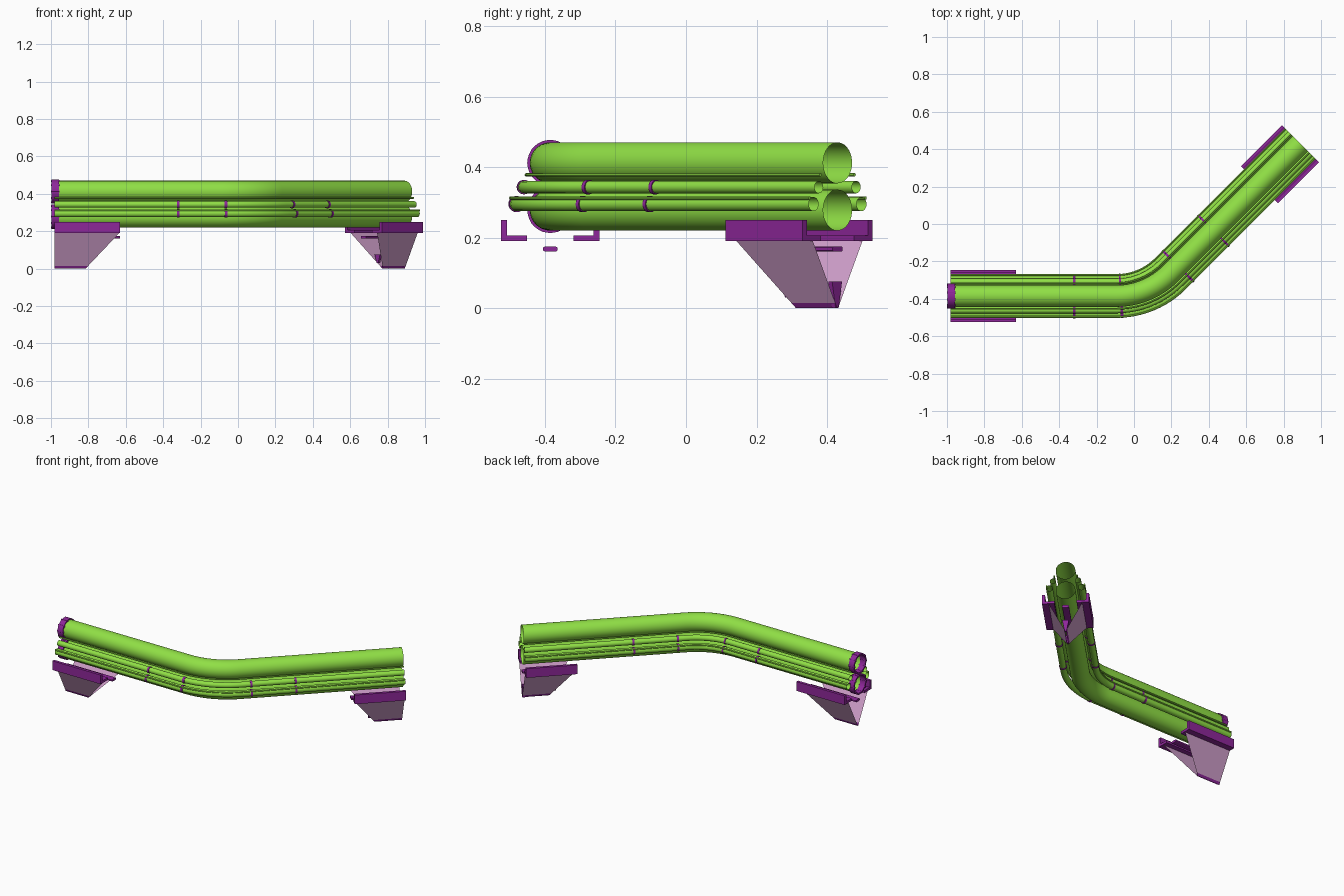
import bpy, bmesh
from math import sin, cos, pi, tan, sqrt
from mathutils import Vector

if "Cube" in bpy.data.objects:
    bpy.data.objects.remove(bpy.data.objects["Cube"])


def material(name, rgb):
    m = bpy.data.materials.new(name)
    m.diffuse_color = (*rgb, 1)
    m.use_nodes = True
    m.node_tree.nodes["Principled BSDF"].inputs["Base Color"].default_value = m.diffuse_color
    return m


GREEN = material("pipe_green", (0.28, 0.74, 0.06))
PURPLE = material("bracket_purple", (0.27, 0.02, 0.32))
PALE = material("panel_pale", (0.66, 0.36, 0.62))

# Centre line: straight, 45 degree bend, straight
X0, Y0, R = -0.98, -0.385, 0.41
CORNER = 0.075
T = R * tan(pi / 8)
L1 = CORNER - T - X0
ARC = R * pi / 4
END = Vector((0.89, 0.43, 0))
BEND_END = CORNER + T * cos(pi / 4)
TOTAL = L1 + ARC + (END.x - BEND_END) * sqrt(2)


def frame(s):
    """Position and left-hand normal at distance s along the centre line."""
    a = min(max((s - L1) / R, 0), pi / 4)
    p = Vector((X0 + L1 + R * sin(a), Y0 + R - R * cos(a), 0))
    rest = s - L1 if s < L1 else max(0, s - L1 - ARC)
    p += Vector((cos(a), sin(a), 0)) * rest
    return p, Vector((-sin(a), cos(a), 0))


def make(name, bm, mat, smooth=True):
    bmesh.ops.recalc_face_normals(bm, faces=bm.faces)
    me = bpy.data.meshes.new(name)
    bm.to_mesh(me)
    bm.free()
    me.materials.append(mat)
    ob = bpy.data.objects.new(name, me)
    bpy.context.collection.objects.link(ob)
    if smooth:
        bpy.ops.object.select_all(action='DESELECT')
        ob.select_set(True)
        bpy.context.view_layer.objects.active = ob
        bpy.ops.object.shade_smooth_by_angle(angle=0.7)
    return ob


def circle(v, z, r, n=24):
    return [(v + r * cos(2 * pi * i / n), z + r * sin(2 * pi * i / n)) for i in range(n)]


def sweep(bm, stations, profile, caps=False):
    """Sweep a (side, height) profile along the centre line."""
    rings = []
    for s in stations:
        p, n = frame(s)
        rings.append([bm.verts.new(p + n * v + Vector((0, 0, z))) for v, z in profile])
    for a, b in zip(rings, rings[1:]):
        for i in range(len(profile)):
            j = (i + 1) % len(profile)
            bm.faces.new((a[i], a[j], b[j], b[i]))
    if caps:
        bm.faces.new(rings[0])
        bm.faces.new(rings[-1])
    return rings


def rings_tube(bm, s0, s1, v, z, ro, ri, n=32):
    """Hollow collar: outer and inner wall joined at both ends."""
    o = sweep(bm, (s0, s1), circle(v, z, ro, n))
    i = sweep(bm, (s0, s1), circle(v, z, ri, n))
    for a, b in zip(o, i):
        for k in range(n):
            m = (k + 1) % n
            bm.faces.new((a[k], a[m], b[m], b[k]))


PATH = [0] + [L1 + ARC * i / 12 for i in range(13)] + [TOTAL]
BIG = ((0.278, "lower"), (0.412, "upper"))
SMALL = ((0.096, 0.295, 0.02), (0.075, 0.343, 0.0175))
WIRES = ((0.112, 0.312, 0.005), (0.068, 0.378, 0.005))

# Large pipes with end collars and a ring of bolts
for z, label in BIG:
    bm = bmesh.new()
    sweep(bm, PATH, circle(0, z, 0.058, 40))
    make(label + "_main_pipe", bm, GREEN)
    bm = bmesh.new()
    rings_tube(bm, -0.016, 0.022, 0, z, 0.065, 0.055)
    for v, h in circle(0, z, 0.06, 10):
        sweep(bm, (-0.02, 0.026), circle(v, h, 0.006, 6), True)
    make(label + "_pipe_collar", bm, PURPLE)

# Side pipes, thin cables and clips, mirrored about the centre line
for side, label in ((1, "left"), (-1, "right")):
    for k, (v, z, r) in enumerate(SMALL):
        bm = bmesh.new()
        sweep(bm, PATH, circle(side * v, z, r, 20))
        make(f"{label}_side_pipe_{k + 1}", bm, GREEN)
    bm = bmesh.new()
    for v, z, r in WIRES:
        sweep(bm, PATH, circle(side * v, z, r, 8), True)
    make(label + "_cables", bm, GREEN)
    bm = bmesh.new()
    for s in (0.66, 0.91, 1.264, 1.532):
        for v, z, r in SMALL:
            rings_tube(bm, s - 0.006, s + 0.006, side * v, z, r + 0.003, r - 0.001, 20)
    make(label + "_pipe_clips", bm, PURPLE)


def support(label, at, length, foot):
    """V-shaped stand; at(u) turns distance from the pipe end into path distance."""
    def pt(u, v, z):
        p, n = frame(at(u))
        return p + n * v + Vector((0, 0, z))

    # angle rails beside the pipes
    bm = bmesh.new()
    for m in (1, -1):
        sweep(bm, (at(0), at(length)),
              [(m * v, z) for v, z in ((0.066, 0.19), (0.14, 0.19), (0.14, 0.25),
                                       (0.122, 0.25), (0.122, 0.206), (0.066, 0.206))], True)
    make(label + "_support_rails", bm, PURPLE, False)

    # bar under the rails
    bm = bmesh.new()
    sweep(bm, (at(0), at(length)),
          [(-0.02, 0.163), (-0.015, 0.16), (0.015, 0.16), (0.02, 0.163),
           (0.02, 0.172), (0.015, 0.175), (-0.015, 0.175), (-0.02, 0.172)], True)
    make(label + "_support_bar", bm, PURPLE, False)

    # thin sloping panels and their foot bands
    top, band, low = 0.195, 0.015, 0.002
    edge = lambda z: foot + (length - foot) * z / top
    side = lambda z: low + 0.1 * z / top
    for part, mat, z0, z1 in (("panels", PALE, band, top), ("foot", PURPLE, 0, band)):
        bm = bmesh.new()
        for m in (1, -1):
            bm.faces.new([bm.verts.new(pt(u, m * side(z), z)) for u, z in
                          ((0, z0), (edge(z0), z0), (edge(z1), z1), (0, z1))])
        make(f"{label}_support_{part}", bm, mat, False)


support("left", lambda u: u, 0.35, 0.165)
support("right", lambda u: TOTAL - u, 0.31, 0.165)

# Small upright gussets inside the right support
bm = bmesh.new()
for u, z0, z1 in ((0.002, 0.0, 0.075), (0.19, 0.03, 0.075)):
    sweep(bm, (TOTAL - u, TOTAL - u - 0.015),
          [(-0.006, z0), (0.006, z0), (0.02, z1), (-0.02, z1)], True)
make("right_support_gussets", bm, PURPLE, False)
